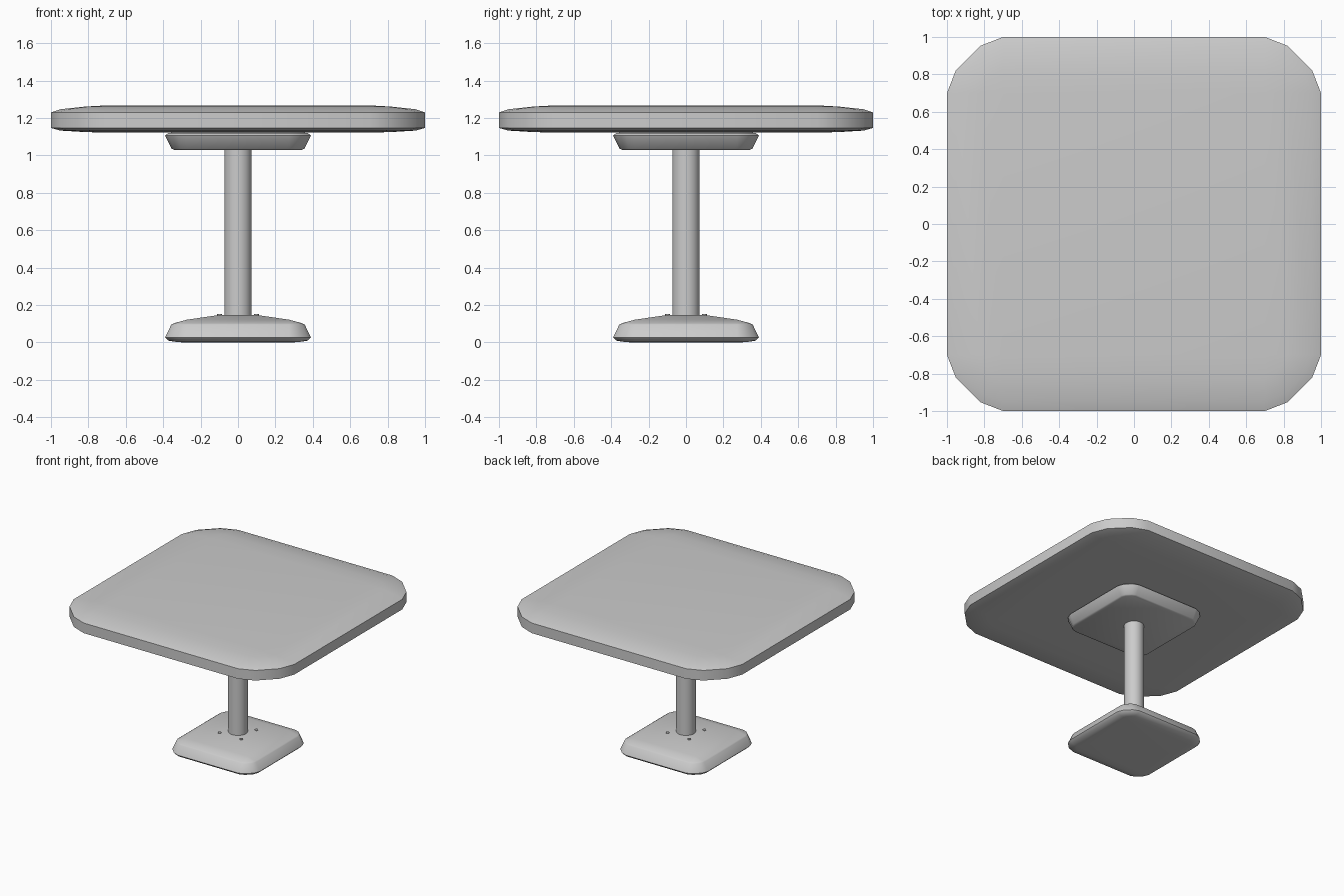
import bpy, bmesh, math

if "Cube" in bpy.data.objects:
    bpy.data.objects.remove(bpy.data.objects["Cube"])

# Quarter of a softened corner, as fractions of the corner radius
CORNER = [(1, 0), (0.84, 0.41), (0.41, 0.84), (0, 1)]


def smooth(obj, angle):
    bpy.ops.object.select_all(action='DESELECT')
    obj.select_set(True)
    bpy.context.view_layer.objects.active = obj
    bpy.ops.object.shade_smooth_by_angle(angle=math.radians(angle))


def rounded_slab(name, profile):
    """Stack rounded-square rings given as (core half width, corner radius, z)."""
    bm = bmesh.new()
    rings = []
    for core, r, z in profile:
        ring = []
        for q in range(4):
            c, s = round(math.cos(q * math.pi / 2)), round(math.sin(q * math.pi / 2))
            for a, b in CORNER:
                x, y = core + a * r, core + b * r
                ring.append(bm.verts.new((c * x - s * y, s * x + c * y, z)))
        rings.append(ring)
    n = len(rings[0])
    for lo, hi in zip(rings, rings[1:]):
        for i in range(n):
            j = (i + 1) % n
            bm.faces.new((lo[i], lo[j], hi[j], hi[i]))
    bm.faces.new(rings[0][::-1])
    bm.faces.new(rings[-1])
    bmesh.ops.remove_doubles(bm, verts=bm.verts, dist=1e-5)
    bmesh.ops.recalc_face_normals(bm, faces=bm.faces)
    mesh = bpy.data.meshes.new(name)
    bm.to_mesh(mesh)
    bm.free()
    obj = bpy.data.objects.new(name, mesh)
    bpy.context.collection.objects.link(obj)
    smooth(obj, 50)


def cylinder(name, x, y, r, z0, z1, sides):
    bpy.ops.mesh.primitive_cylinder_add(vertices=sides, radius=r, depth=z1 - z0,
                                        location=(x, y, (z0 + z1) / 2))
    bpy.context.object.name = name
    smooth(bpy.context.object, 40)


# Table top
rounded_slab("table_top", [
    (0.70, 0, 1.122), (0.70, 0.12, 1.125), (0.70, 0.25, 1.133), (0.70, 0.30, 1.147),
    (0.70, 0.30, 1.23), (0.70, 0.25, 1.247), (0.70, 0.12, 1.261), (0.70, 0, 1.268)])

# Support plate under the top
rounded_slab("support_plate", [
    (0.273, 0.068, 1.03), (0.273, 0.082, 1.036), (0.273, 0.117, 1.106),
    (0.273, 0.10, 1.12), (0.273, 0.03, 1.126)])

# Foot with a raised, sloping top
rounded_slab("foot", [
    (0.273, 0, 0), (0.273, 0.05, 0.002), (0.273, 0.10, 0.01), (0.273, 0.117, 0.027),
    (0.273, 0.084, 0.095), (0.273, 0.073, 0.102), (0.273, 0, 0.122), (0.10, 0, 0.147)])

# Column
cylinder("column", 0, 0, 0.073, 0.12, 1.05, 32)

# Four bolts around the column
for sx in (-1, 1):
    for sy in (-1, 1):
        cylinder("bolt", sx * 0.098, sy * 0.098, 0.013, 0.13, 0.152, 12)
